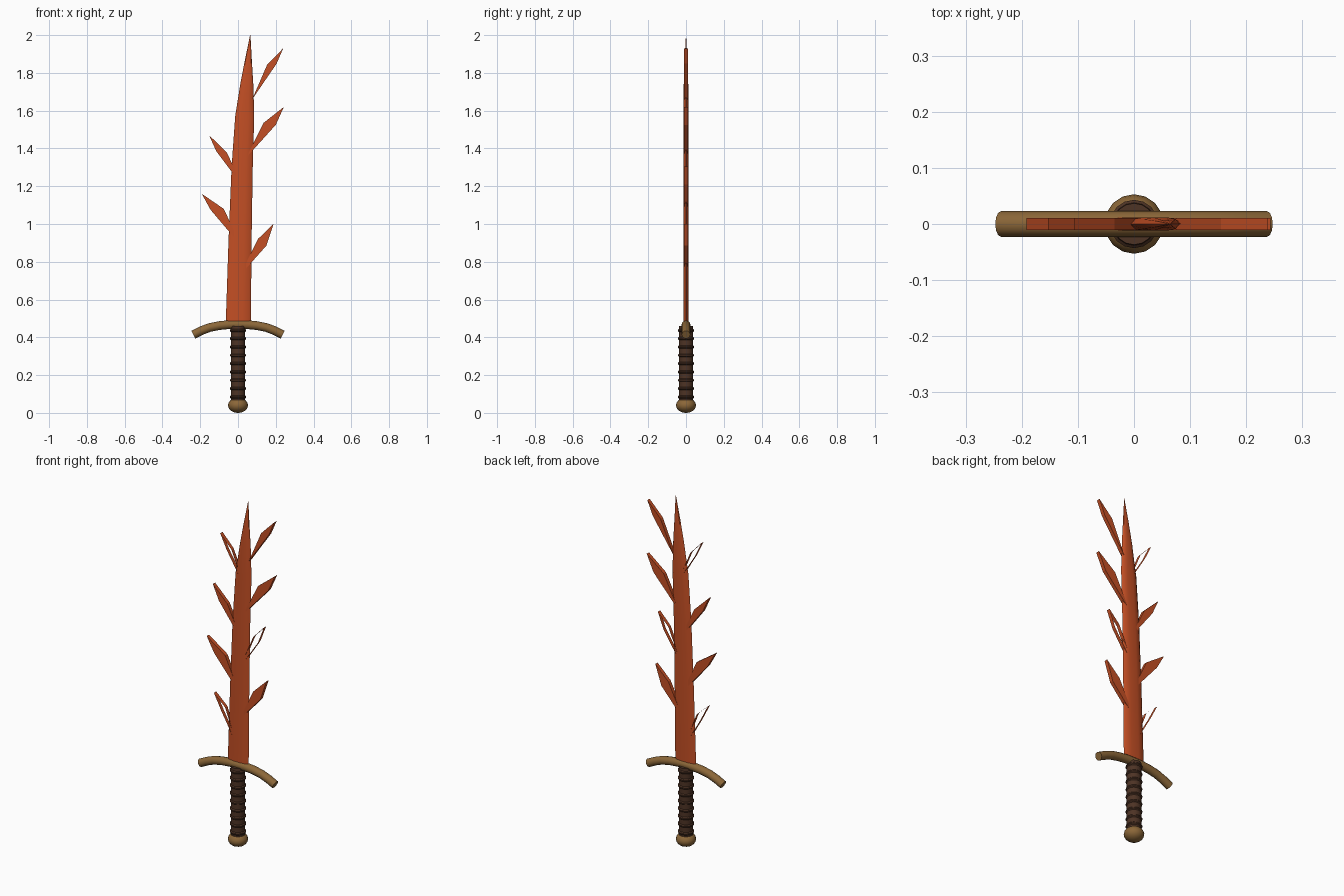
import bpy
import bmesh
import math
from mathutils import Vector

if "Cube" in bpy.data.objects:
    bpy.data.objects.remove(bpy.data.objects["Cube"], do_unlink=True)


def material(name, rgb):
    mat = bpy.data.materials.new(name)
    mat.use_nodes = True
    mat.diffuse_color = (*rgb, 1)
    mat.node_tree.nodes["Principled BSDF"].inputs["Base Color"].default_value = (*rgb, 1)
    return mat


EMBER = material("ember orange", (0.55, 0.078, 0.018))
BRONZE = material("dull bronze", (0.26, 0.135, 0.04))
LEATHER = material("dark leather", (0.075, 0.033, 0.018))


def finish(bm, name, mat, smooth=None):
    bmesh.ops.recalc_face_normals(bm, faces=bm.faces)
    mesh = bpy.data.meshes.new(name)
    bm.to_mesh(mesh)
    bm.free()
    mesh.materials.append(mat)
    obj = bpy.data.objects.new(name, mesh)
    bpy.context.collection.objects.link(obj)
    if smooth:
        bpy.ops.object.select_all(action="DESELECT")
        obj.select_set(True)
        bpy.context.view_layer.objects.active = obj
        bpy.ops.object.shade_smooth_by_angle(angle=math.radians(smooth))
    return obj


def loft(name, rings, mat, smooth=None):
    """Skin a list of equal-length point rings and cap both ends."""
    bm = bmesh.new()
    loops = [[bm.verts.new(p) for p in ring] for ring in rings]
    for a, b in zip(loops, loops[1:]):
        for i in range(len(a)):
            j = (i + 1) % len(a)
            bm.faces.new((a[i], a[j], b[j], b[i]))
    bm.faces.new(loops[0])
    bm.faces.new(loops[-1])
    return finish(bm, name, mat, smooth)


def lathe(name, profile, sides, mat, smooth):
    """Turn (radius, height) pairs round the z axis."""
    turns = [math.tau * i / sides for i in range(sides)]
    rings = [[(r * math.cos(t), r * math.sin(t), z) for t in turns] for r, z in profile]
    return loft(name, rings, mat, smooth)


# Pommel: a flattened ball
ball = []
for i in range(11):
    a = math.pi * (0.03 + 0.94 * i / 10)
    ball.append((0.053 * math.sin(a), 0.04 - 0.04 * math.cos(a)))
lathe("pommel", ball, 16, BRONZE, 50)

# Grip: a straight core with raised wrapping bands
grip = [(0.037, 0.06)]
for i in range(9):
    z = 0.085 + 0.044 * i
    grip += [(0.038, z - 0.008), (0.043, z - 0.003), (0.043, z + 0.003), (0.038, z + 0.008)]
grip.append((0.037, 0.46))
lathe("grip", grip, 16, LEATHER, 30)

# Crossguard: a round bar drooping at both ends
half = [(0.05, 0.467), (0.1, 0.462), (0.15, 0.452), (0.195, 0.435), (0.237, 0.414)]
path = [Vector((-x, 0, z)) for x, z in reversed(half)]
path += [Vector((0, 0, 0.468))] + [Vector((x, 0, z)) for x, z in half]
rings = []
for i, p in enumerate(path):
    along = (path[min(i + 1, len(path) - 1)] - path[max(i - 1, 0)]).normalized()
    up = Vector((-along.z, 0, along.x))
    side = Vector((0, 1, 0))
    turns = [math.tau * k / 12 for k in range(12)]
    rings.append([p + 0.023 * (math.cos(t) * side + math.sin(t) * up) for t in turns])
loft("crossguard", rings, BRONZE, 40)

# Blade: a slim lens section that leans to one side and tapers to a point
stations = [(0.47, -0.065, 0.068), (0.92, -0.05, 0.072), (1.3, -0.034, 0.078),
            (1.57, -0.015, 0.086), (1.74, 0.012, 0.081), (1.87, 0.037, 0.073),
            (2.0, 0.064, 0.066)]
rings = []
for z, left, right in stations:
    mid, w = (left + right) / 2, (right - left) / 2
    t = 0.012 * min(1, w / 0.03)
    section = [(-1, 0), (-0.8, -0.7), (-0.35, -1), (0.35, -1), (0.8, -0.7),
               (1, 0), (0.8, 0.7), (0.35, 1), (-0.35, 1), (-0.8, 0.7)]
    rings.append([(mid + w * u, t * v, z) for u, v in section])
loft("blade", rings, EMBER, 35)


# Flame barbs: thin kite shapes, some of them open frames
def barb(name, base, upper, tip, lower, solid=True):
    bm = bmesh.new()
    outline = [base, upper, tip, lower]
    front = [bm.verts.new((x, -0.0105, z)) for x, z in outline]
    back = [bm.verts.new((x, 0.0105, z)) for x, z in outline]
    for i in range(4):
        j = (i + 1) % 4
        bm.faces.new((front[i], front[j], back[j], back[i]))
    if solid:
        bm.faces.new(front)
        bm.faces.new(back)
    finish(bm, name, EMBER)


barb("left_barb_1", (0.012, 0.73), (0.105, 0.92), (0.188, 1.0), (0.15, 0.885))
barb("left_barb_2", (0.022, 1.04), (0.105, 1.235), (0.172, 1.305), (0.135, 1.21), False)
barb("left_barb_3", (0.042, 1.35), (0.135, 1.535), (0.243, 1.62), (0.2, 1.525))
barb("left_barb_4", (0.075, 1.66), (0.155, 1.845), (0.239, 1.93), (0.205, 1.85))
barb("right_barb_1", (0.0, 0.58), (-0.075, 0.78), (-0.146, 0.845), (-0.1, 0.755), False)
barb("right_barb_2", (0.016, 0.885), (-0.075, 1.08), (-0.192, 1.16), (-0.145, 1.075))
barb("right_barb_3", (0.028, 1.195), (-0.06, 1.38), (-0.153, 1.47), (-0.115, 1.385))
barb("right_barb_4", (0.045, 1.51), (-0.035, 1.7), (-0.106, 1.775), (-0.065, 1.69), False)
